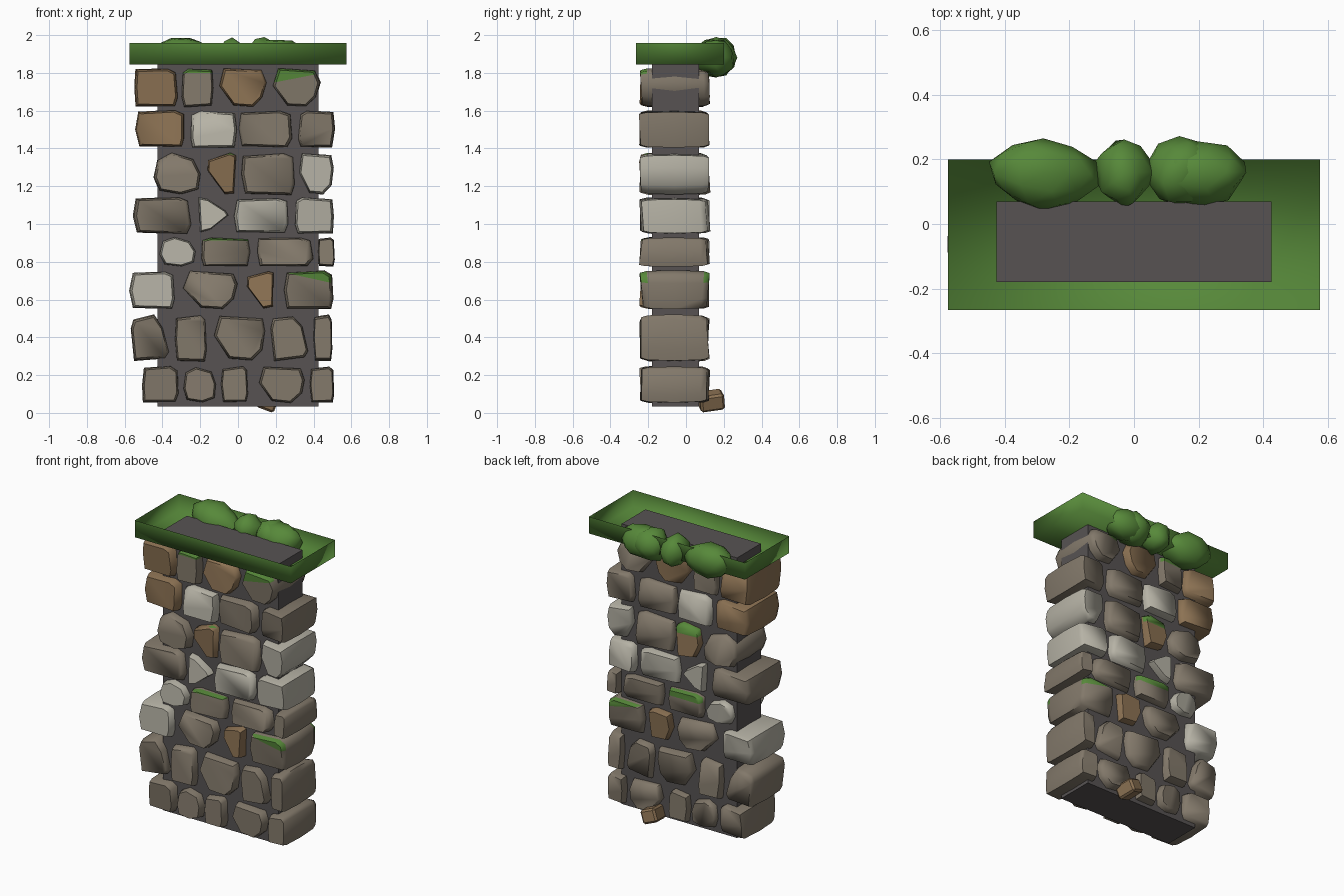
import bpy, bmesh, random
from math import radians
from mathutils import Vector

random.seed(4)
if "Cube" in bpy.data.objects:
    bpy.data.objects.remove(bpy.data.objects["Cube"], do_unlink=True)


def material(name, colour):
    mat = bpy.data.materials.new(name)
    mat.use_nodes = True
    mat.diffuse_color = (*colour, 1)
    mat.node_tree.nodes["Principled BSDF"].inputs["Base Color"].default_value = (*colour, 1)
    return mat


MATS = {
    "mortar": material("dark mortar", (.095, .086, .086)),
    "taupe": material("taupe stone", (.225, .19, .145)),
    "brown": material("brown stone", (.265, .17, .088)),
    "pale": material("pale stone", (.47, .45, .38)),
    "moss": material("green moss", (.095, .25, .042)),
}


def finish(bm, name, *colours, angle=70):
    """Turn a bmesh into a shaded object with the given colours."""
    bmesh.ops.recalc_face_normals(bm, faces=bm.faces)
    mesh = bpy.data.meshes.new(name)
    bm.to_mesh(mesh)
    bm.free()
    obj = bpy.data.objects.new(name, mesh)
    bpy.context.collection.objects.link(obj)
    for colour in colours:
        mesh.materials.append(MATS[colour])
    bpy.ops.object.select_all(action='DESELECT')
    obj.select_set(True)
    bpy.context.view_layer.objects.active = obj
    if angle:
        bpy.ops.object.shade_smooth_by_angle(angle=radians(angle))
    return obj


def box(bm, low, high):
    """Add a box between two corners."""
    low, high = Vector(low), Vector(high)
    cube = bmesh.ops.create_cube(bm, size=1)
    for v in cube["verts"]:
        v.co = (low + high) / 2 + v.co * (high - low)


# Unit outlines of the stone faces, seen from the front
SHAPES = {
    "block": [(.06, .02), (.93, 0), (1, .25), (.96, .9), (.8, 1), (.05, .95), (0, .5)],
    "taper": [(.3, .04), (.72, 0), (.93, .25), (1, .65), (.92, .95), (.1, 1), (0, .55)],
    "round": [(.12, .08), (.6, 0), (.95, .12), (1, .5), (.85, .85), (.4, 1), (.08, .85), (0, .4)],
    "slant": [(.12, 0), (.9, .06), (1, .2), (.85, .75), (.6, 1), (.08, .92), (0, .7)],
    "shard": [(.6, 0), (.95, .04), (1, .95), (.8, 1), (.05, .85), (0, .6)],
    "point": [(.05, .05), (.4, .1), (1, .5), (.9, .65), (.3, .95), (0, 1)],
    "shard back": [(.15, .05), (.95, 0), (1.1, .9), (.8, 1), (.05, .95), (-.1, .5)],
}
# Depth and size of the rings that make up a stone, front to back
RINGS = ((-.236, .89), (-.2, .98), (-.06, 1.02), (.085, .97), (.115, .87))


def stone(name, x, z, colour, shape, flip=False, lean=None):
    """A rough stone running right through the wall, optionally patched with moss."""
    bm = bmesh.new()
    tilt = [random.uniform(-.022, .022) for _ in range(4)]
    jitter = [(random.uniform(-.02, .02), random.uniform(-.02, .02)) for _ in SHAPES[shape]]
    rings = []
    for depth, scale in RINGS:
        back = depth > 0
        outline = SHAPES.get(shape + " back", SHAPES[shape]) if back else SHAPES[shape]
        tip_x, tip_z = tilt[:2] if back else tilt[2:]
        slope = 0 if scale > 1 else 1
        ring = []
        for (u, w), (du, dw) in zip(outline, jitter):
            u = ((1 - u if flip else u) + du - .5) * scale
            w = (w + dw - .5) * scale
            ring.append(bm.verts.new((sum(x) / 2 + u * (x[1] - x[0]),
                                      depth + slope * (tip_x * u + tip_z * w),
                                      sum(z) / 2 + w * (z[1] - z[0]))))
        rings.append(ring)
    n = len(jitter)
    for a, b in zip(rings, rings[1:]):
        for i in range(n):
            bm.faces.new((a[i], a[(i + 1) % n], b[(i + 1) % n], b[i]))
    bm.faces.new(rings[0])
    bm.faces.new(rings[-1])
    if lean:
        # moss covers the front and back faces above a tilted plane
        point = Vector((sum(x) / 2, -.06, z[1] - .035))
        normal = Vector((*lean, 1))
        bmesh.ops.bisect_plane(bm, geom=bm.verts[:] + bm.edges[:] + bm.faces[:],
                               plane_co=point, plane_no=normal)
        for face in bm.faces:
            offset = face.calc_center_median() - point
            face.material_index = int(offset.dot(normal) > 0 and abs(offset.y) > .1)
    finish(bm, name, colour, "moss")


# Mortar core
bm = bmesh.new()
box(bm, (-.425, -.18, .035), (.425, .07, 1.9))
finish(bm, "mortar_core", "mortar", angle=0)

# Stone courses from the top down: height range, then each stone
COURSES = [
    ((1.62, 1.825), [(-.55, -.32, "brown", "block"), (-.3, -.13, "taupe", "block", True, (0, .05)),
                     (-.1, .15, "brown", "taper"), (.185, .432, "taupe", "taper", False, (-.2, -.1))]),
    ((1.405, 1.6), [(-.54, -.28, "brown", "block"), (-.255, 0, "pale", "block", True),
                    (.005, .285, "taupe", "block"), (.32, .51, "taupe", "block", True)]),
    ((1.155, 1.375), [(-.45, -.2, "taupe", "round"), (-.165, -.01, "brown", "shard", False, (0, .17)),
                      (.015, .3, "taupe", "block"), (.32, .505, "pale", "taper")]),
    ((.95, 1.14), [(-.55, -.25, "taupe", "block"), (-.21, -.05, "pale", "point"),
                   (-.025, .27, "pale", "block"), (.3, .51, "pale", "block", True)]),
    ((.775, .93), [(-.415, -.225, "pale", "round"), (-.2, .07, "taupe", "block", True, (0, .1)),
                   (.095, .395, "taupe", "block"), (.425, .51, "taupe", "block")]),
    ((.55, .75), [(-.57, -.335, "pale", "block"), (-.29, .005, "taupe", "taper"),
                  (.045, .19, "brown", "shard"), (.24, .505, "taupe", "block", False, (.22, 0))]),
    ((.275, .515), [(-.57, -.365, "taupe", "slant"), (-.335, -.165, "taupe", "block"),
                    (-.13, .15, "taupe", "taper"), (.17, .375, "taupe", "slant"),
                    (.4, .5, "taupe", "block")]),
    ((.055, .245), [(-.51, -.315, "taupe", "block"), (-.29, -.115, "taupe", "round"),
                    (-.09, .055, "taupe", "block"), (.105, .355, "taupe", "taper"),
                    (.38, .51, "taupe", "block")]),
]
for row, (z, stones) in enumerate(COURSES, 1):
    for column, (left, right, *look) in enumerate(stones, 1):
        stone(f"wall_stone_{row}_{column}", (left, right), z, *look)

# Small loose stone at the foot of the back
bm = bmesh.new()
box(bm, (-.05, -.065, -.045), (.05, .065, .045))
bmesh.ops.bevel(bm, geom=bm.edges[:], offset=.012, segments=1, affect='EDGES')
loose = finish(bm, "loose_stone", "brown", angle=30)
loose.location = (.15, .133, .065)
loose.rotation_euler = (.15, .35, .2)

# Open moss tray around the top of the wall
bm = bmesh.new()
box(bm, (-.575, -.265, 1.845), (.575, .2, 1.957))
bm.normal_update()
bmesh.ops.delete(bm, geom=[f for f in bm.faces if f.normal.z > .5], context='FACES_ONLY')
finish(bm, "moss_tray", "moss", angle=180)

# Moss clumps hanging over the back edge
CLUMPS = [((-.28, .155, 1.885), (.175, .118, .115)), ((-.03, .16, 1.88), (.095, .112, .105)),
          ((.14, .16, 1.88), (.115, .112, .115)), ((.2, .16, 1.88), (.165, .112, .11))]
for i, (centre, size) in enumerate(CLUMPS, 1):
    bm = bmesh.new()
    bmesh.ops.create_icosphere(bm, subdivisions=2, radius=1)
    for v in bm.verts:
        reach = v.co * random.uniform(.83, 1.04)
        v.co = Vector(centre) + Vector(a * b for a, b in zip(reach, size))
    finish(bm, f"moss_clump_{i}", "moss", angle=55)
